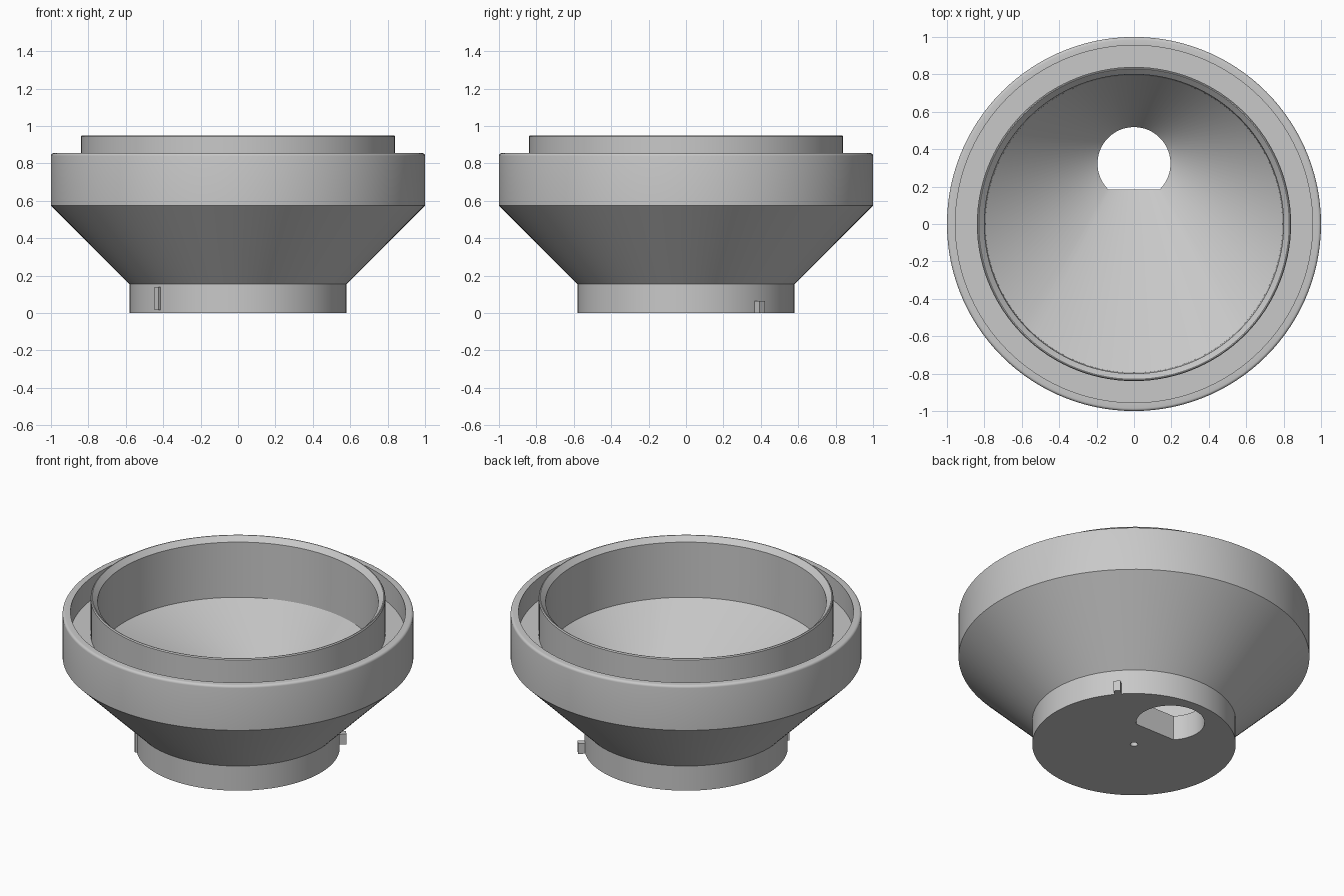
import bpy
import bmesh
from math import cos, sin, radians, tau, pi

SEGMENTS = 120

cube = bpy.data.objects.get("Cube")
if cube:
    bpy.data.objects.remove(cube, do_unlink=True)

grey = bpy.data.materials.new("plain_grey")
grey.use_nodes = True
colour = (0.58, 0.58, 0.58, 1)
grey.diffuse_color = colour
grey.node_tree.nodes["Principled BSDF"].inputs["Base Color"].default_value = colour


def make_object(name, bm):
    bmesh.ops.recalc_face_normals(bm, faces=bm.faces)
    mesh = bpy.data.meshes.new(name)
    bm.to_mesh(mesh)
    bm.free()
    mesh.materials.append(grey)
    obj = bpy.data.objects.new(name, mesh)
    bpy.context.collection.objects.link(obj)
    return obj


def circle(radius, z):
    return [(radius * cos(tau * i / SEGMENTS), radius * sin(tau * i / SEGMENTS), z)
            for i in range(SEGMENTS)]


def d_outline(z, radius=0.195, centre=0.323):
    # round outlet with a flat front edge
    flat = centre - radius * sin(pi / 4)
    return [(x, max(y + centre, flat), z) for x, y, z in circle(radius, z)]


# Funnel body: offset outlet, inner wall, lip, groove, outer wall, base
profile = [(0.795, 0.575), (0.80, 0.92), (0.83, 0.95), (0.835, 0.95), (0.84, 0.943),
           (0.84, 0.715), (0.955, 0.715), (0.955, 0.855), (0.985, 0.855)]
profile += [(0.985 + 0.015 * sin(a), 0.84 + 0.015 * cos(a))
            for a in (pi / 8, pi / 4, 3 * pi / 8, pi / 2)]
profile += [(1.0, 0.575), (0.58, 0.155), (0.58, 0.0)]
outlines = [d_outline(0), d_outline(0.155)] + [circle(r, z) for r, z in profile]

bm = bmesh.new()
rings = [[bm.verts.new(p) for p in outline] for outline in outlines]
for lower, upper in zip(rings, rings[1:] + rings[:1]):
    for i in range(SEGMENTS):
        j = (i + 1) % SEGMENTS
        bm.faces.new((lower[i], lower[j], upper[j], upper[i]))
body = make_object("funnel_body", bm)

# Blind centre hole in the underside
bm = bmesh.new()
bmesh.ops.create_cone(bm, cap_ends=True, segments=24, radius1=0.022, radius2=0.022, depth=0.2)
cutter = make_object("centre_hole_cutter", bm)
cutter.hide_render = True
cut = body.modifiers.new("centre_hole", "BOOLEAN")
cut.operation = "DIFFERENCE"
cut.solver = "EXACT"
cut.object = cutter
bpy.context.view_layer.objects.active = body
body.select_set(True)
bpy.ops.object.modifier_apply(modifier=cut.name)
bpy.data.objects.remove(cutter, do_unlink=True)

bpy.ops.object.select_all(action="DESELECT")
body.select_set(True)
bpy.ops.object.shade_smooth_by_angle(angle=radians(25))


# Locating tabs on the base
def tab(name, angle, outer, width, bottom, top):
    inner = 0.54
    bm = bmesh.new()
    bmesh.ops.create_cube(bm, size=1)
    for v in bm.verts:
        v.co.x = (inner + outer) / 2 + v.co.x * (outer - inner)
        v.co.y *= width
        v.co.z = (bottom + top) / 2 + v.co.z * (top - bottom)
    obj = make_object(name, bm)
    obj.rotation_euler.z = radians(angle)


tab("back_tab", 41, 0.62, 0.04, 0.0, 0.065)
tab("front_tab", 223, 0.595, 0.03, 0.015, 0.14)
